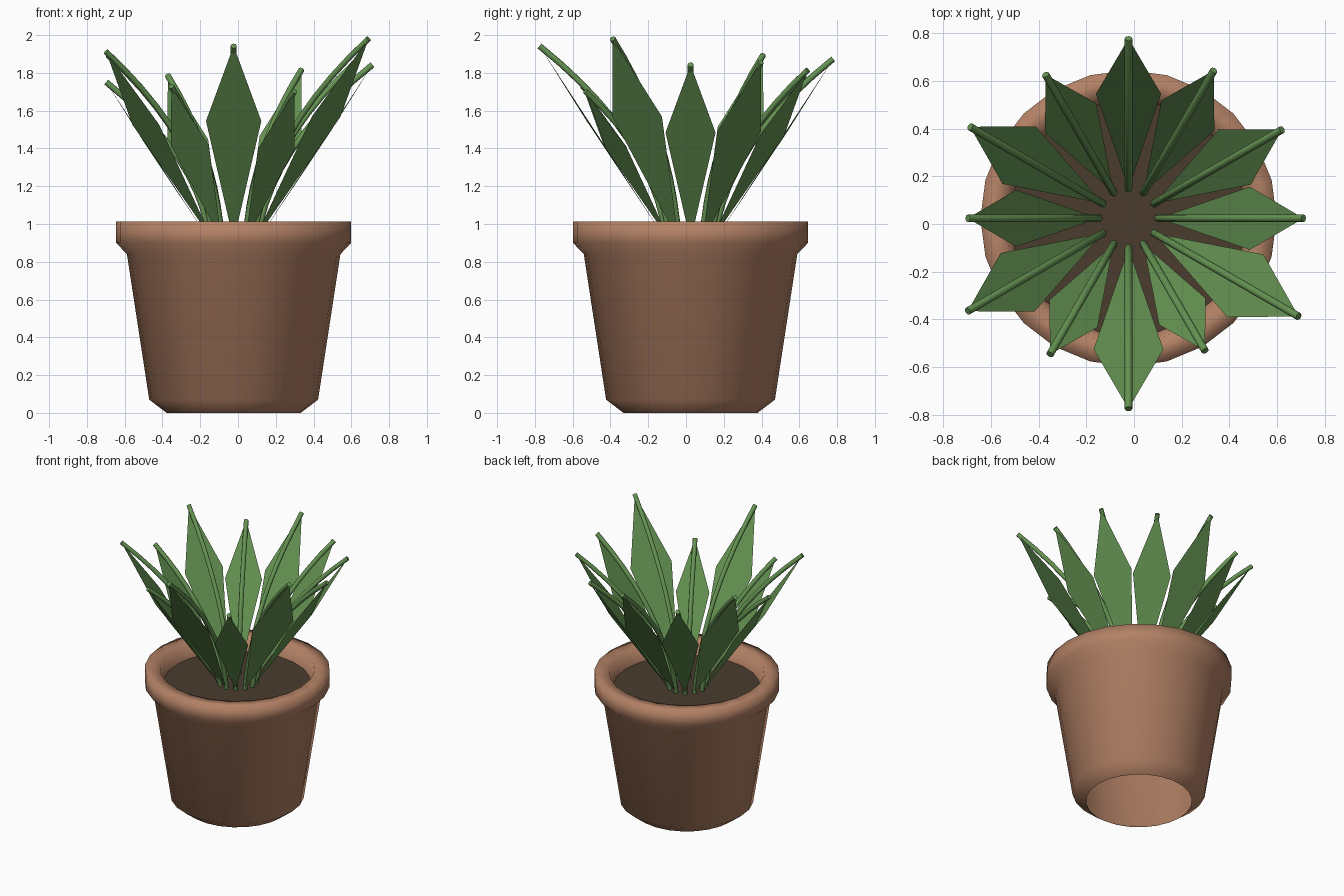
import bpy, bmesh, math
from mathutils import Vector

if "Cube" in bpy.data.objects:
    bpy.data.objects.remove(bpy.data.objects["Cube"])

CX, CY = -0.023, 0.024      # axis of the pot and plant
SIDES = 24


def material(name, rgb):
    m = bpy.data.materials.new(name)
    m.diffuse_color = (*rgb, 1)
    m.use_nodes = True
    m.node_tree.nodes["Principled BSDF"].inputs["Base Color"].default_value = m.diffuse_color
    return m


TERRACOTTA = material("terracotta", (0.45, 0.22, 0.13))
SOIL = material("soil", (0.07, 0.045, 0.028))
GREEN = material("leaf_green", (0.13, 0.29, 0.085))


def add_mesh(name, verts, faces, mat, smooth=False):
    me = bpy.data.meshes.new(name)
    me.from_pydata(verts, [], faces)
    bm = bmesh.new()
    bm.from_mesh(me)
    bmesh.ops.recalc_face_normals(bm, faces=bm.faces)
    for f in bm.faces:
        f.smooth = smooth
    bm.to_mesh(me)
    bm.free()
    me.materials.append(mat)
    ob = bpy.data.objects.new(name, me)
    ob.location = (CX, CY, 0)
    bpy.context.collection.objects.link(ob)
    return ob


def ring(r, z):
    return [(r * math.cos(2 * math.pi * i / SIDES),
             r * math.sin(2 * math.pi * i / SIDES), z) for i in range(SIDES)]


# Pot: lathed shell, open underneath, with a thick rim
profile = [(0.355, 0), (0.447, 0.07), (0.565, 0.84), (0.622, 0.90),
           (0.622, 1.012), (0.52, 1.012), (0.49, 0.90)]
verts = [v for r, z in profile for v in ring(r, z)]
faces = [(k * SIDES + i, k * SIDES + (i + 1) % SIDES,
          (k + 1) * SIDES + (i + 1) % SIDES, (k + 1) * SIDES + i)
         for k in range(len(profile) - 1) for i in range(SIDES)]
add_mesh("pot", verts, faces, TERRACOTTA, smooth=True)

# Soil disc
soil = add_mesh("soil", ring(0.493, 0.91), [tuple(range(SIDES))], SOIL)

# Leaves: flat kite blade under a bowed round rib, same shape at varying scale
R0, Z0, RISE = 0.125, 0.91, 1.53
reach = [0.735, 0.744, 0.717, 0.755, 0.697, 0.768,
         0.675, 0.780, 0.660, 0.800, 0.643, 0.825]


def rib(name, base, ctrl, tip, radius, side):
    # Tube swept along a quadratic curve, capped at both ends
    steps, n = 10, 8
    verts, faces = [], []
    for k in range(steps + 1):
        t = k / steps
        p = base * (1 - t) ** 2 + ctrl * (2 * t * (1 - t)) + tip * t * t
        tangent = ((ctrl - base) * (1 - t) + (tip - ctrl) * t).normalized()
        up = tangent.cross(side)
        for i in range(n):
            a = 2 * math.pi * i / n
            verts.append(p + (side * math.cos(a) + up * math.sin(a)) * radius)
    for k in range(steps):
        for i in range(n):
            j = (i + 1) % n
            faces.append((k * n + i, k * n + j, (k + 1) * n + j, (k + 1) * n + i))
    faces += [tuple(range(n)), tuple(range(steps * n, steps * n + n))]
    ob = add_mesh(name, verts, faces, GREEN, smooth=True)
    bpy.ops.object.select_all(action='DESELECT')
    ob.select_set(True)
    bpy.context.view_layer.objects.active = ob
    bpy.ops.object.shade_smooth_by_angle(angle=math.radians(50))


for i, r in enumerate(reach):
    a = math.radians(30 * i)
    out = Vector((math.cos(a), math.sin(a), 0))
    side = Vector((-math.sin(a), math.cos(a), 0))
    s = r - R0

    def at(u, w):
        return out * (R0 + s * u) + Vector((0, 0, Z0 + s * RISE * w))

    base, tip, mid = at(0, 0), at(1, 1), at(0.63, 0.615)
    half = side * 0.217 * s
    add_mesh(f"leaf_blade_{i + 1}", [base, mid + half, tip, mid - half],
             [(0, 3, 2, 1)], GREEN)
    rib(f"leaf_rib_{i + 1}", base, at(0.1, 0.53), tip, 0.016, side)
